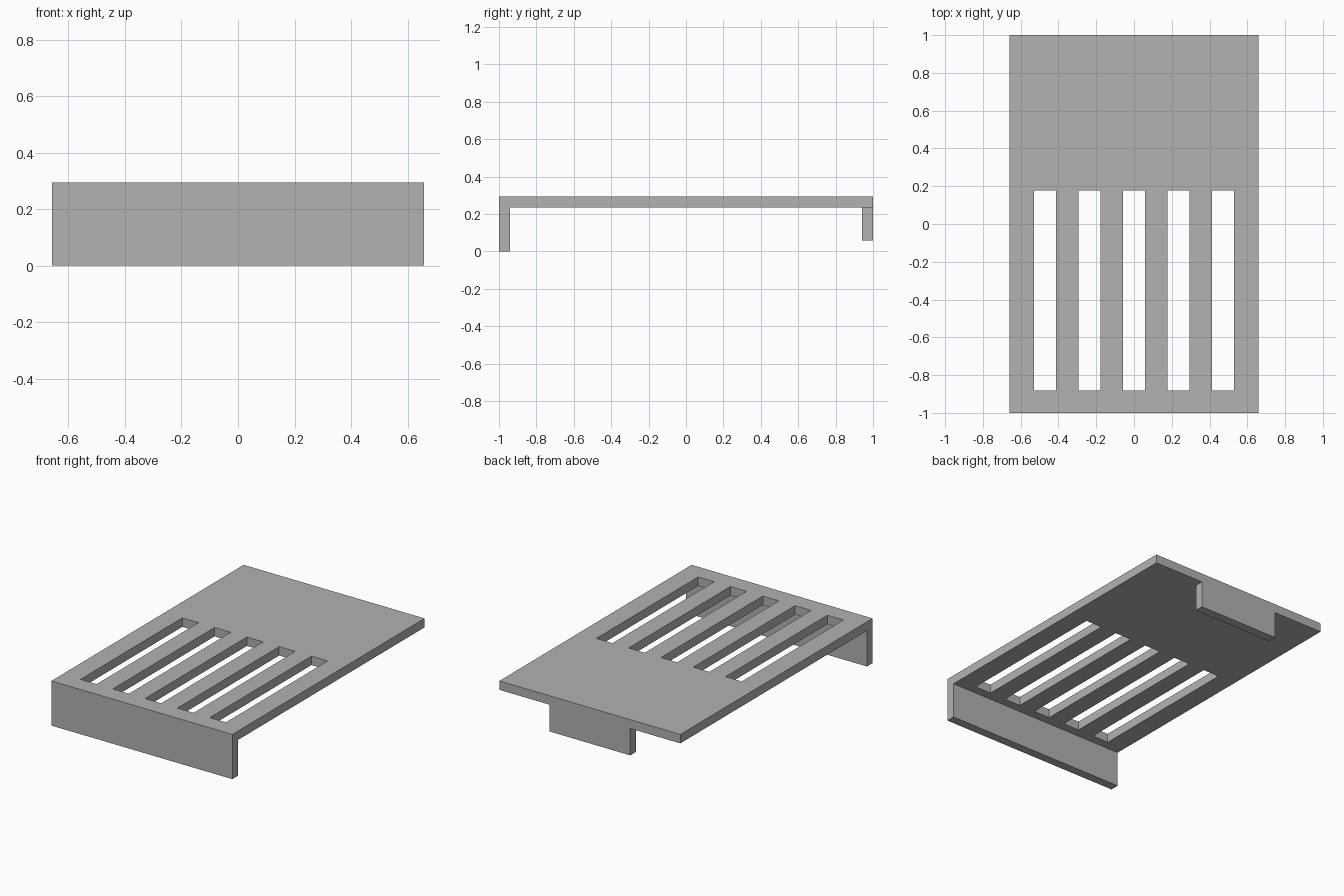
import bpy
import bmesh
from mathutils import Matrix, Vector

cube = bpy.data.objects.get("Cube")
if cube:
    bpy.data.objects.remove(cube, do_unlink=True)

U = 1 / 17            # sheet thickness, the base unit of every size
HALF_WIDTH = 11.2 * U
HEIGHT = 5 * U

grey = bpy.data.materials.new("plain grey")
grey.use_nodes = True
colour = (0.447, 0.447, 0.447, 1)
grey.diffuse_color = colour
grey.node_tree.nodes["Principled BSDF"].inputs["Base Color"].default_value = colour


def finish(name, bm):
    bmesh.ops.recalc_face_normals(bm, faces=bm.faces)
    mesh = bpy.data.meshes.new(name)
    bm.to_mesh(mesh)
    bm.free()
    mesh.materials.append(grey)
    obj = bpy.data.objects.new(name, mesh)
    bpy.context.collection.objects.link(obj)
    return obj


def add_box(bm, low, high):
    low, high = Vector(low), Vector(high)
    matrix = Matrix.Translation((low + high) / 2) @ Matrix.Diagonal((*(high - low), 1))
    bmesh.ops.create_cube(bm, size=1, matrix=matrix)


# Top plate and front lip: one L-shaped side profile extruded across the width
bm = bmesh.new()
profile = [(-1, 0), (-1 + U, 0), (-1 + U, HEIGHT - U),
           (1, HEIGHT - U), (1, HEIGHT), (-1, HEIGHT)]
side = bm.faces.new([bm.verts.new((-HALF_WIDTH, y, z)) for y, z in profile])
extruded = bmesh.ops.extrude_face_region(bm, geom=[side])["geom"]
bmesh.ops.translate(bm, vec=(2 * HALF_WIDTH, 0, 0),
                    verts=[v for v in extruded if isinstance(v, bmesh.types.BMVert)])
plate = finish("slotted_plate", bm)

# Five evenly spaced slots cut through the front half of the plate
bm = bmesh.new()
for i in range(-2, 3):
    x = i * 4 * U
    add_box(bm, (x - U, -1 + 2 * U, HEIGHT - 2 * U), (x + U, 3 * U, HEIGHT + U))
cutter = finish("slot_cutter", bm)
cutter.hide_render = True
cut = plate.modifiers.new("slots", "BOOLEAN")
cut.operation = "DIFFERENCE"
cut.solver = "EXACT"
cut.object = cutter
bpy.context.view_layer.objects.active = plate
bpy.ops.object.modifier_apply(modifier=cut.name)
bpy.data.objects.remove(cutter, do_unlink=True)

# Short tab hanging below the back edge
bm = bmesh.new()
add_box(bm, (-5 * U, 1 - U, U), (5 * U, 1, HEIGHT - U))
finish("back_tab", bm)
